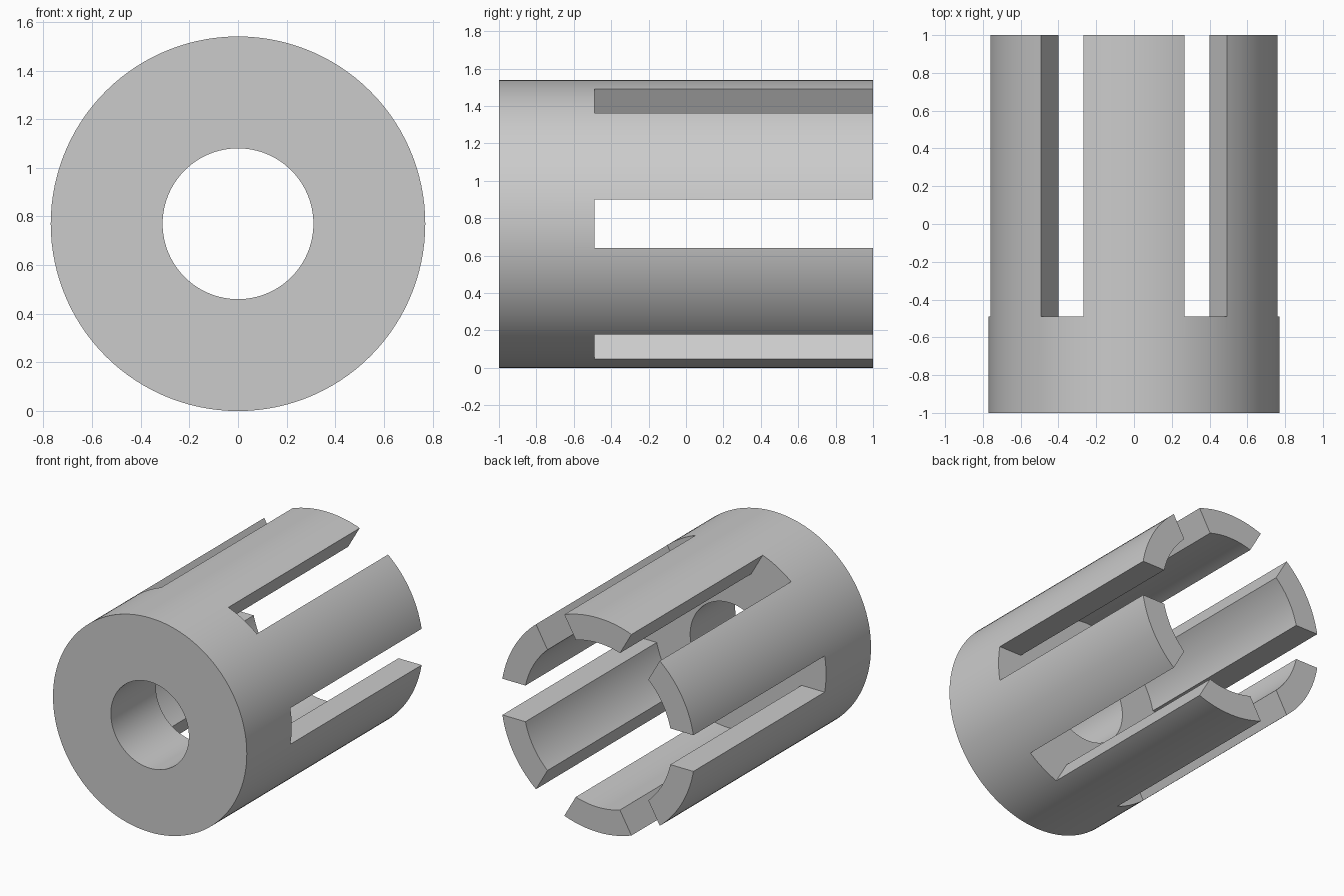
import bpy, bmesh, math
from mathutils import Matrix, Vector

if "Cube" in bpy.data.objects:
    bpy.data.objects.remove(bpy.data.objects["Cube"], do_unlink=True)

R, CUP, BORE = 0.77, 0.59, 0.31    # outer, cavity and bore radii
FRONT, FLOOR, BACK = -1.0, -0.49, 1.0
SLOT = 0.26
SEGMENTS = 120

grey = bpy.data.materials.new("plain_grey")
grey.use_nodes = True
colour = (0.6, 0.6, 0.6, 1)
grey.diffuse_color = colour
grey.node_tree.nodes["Principled BSDF"].inputs["Base Color"].default_value = colour


def add_object(name, bm):
    bmesh.ops.recalc_face_normals(bm, faces=bm.faces)
    mesh = bpy.data.meshes.new(name)
    bm.to_mesh(mesh)
    bm.free()
    mesh.materials.append(grey)
    obj = bpy.data.objects.new(name, mesh)
    bpy.context.collection.objects.link(obj)
    return obj


# Sleeve: stepped wall section turned around the y axis
bm = bmesh.new()
section = [(BORE, FRONT), (R, FRONT), (R, BACK), (CUP, BACK), (CUP, FLOOR), (BORE, FLOOR)]
verts = [bm.verts.new((r, y, R)) for r, y in section]
edges = [bm.edges.new((verts[i - 1], verts[i])) for i in range(len(verts))]
bmesh.ops.spin(bm, geom=verts + edges, cent=(0, 0, R), axis=(0, 1, 0),
               angle=math.tau, steps=SEGMENTS, use_merge=True)
bmesh.ops.remove_doubles(bm, verts=bm.verts, dist=0.0001)
sleeve = add_object("slotted_sleeve", bm)

# Slot cutters: three bars across the axis make six slots
length = BACK + 0.1 - FLOOR
cutters = []
for i in range(3):
    bm = bmesh.new()
    place = (Matrix.Translation(Vector((0, FLOOR + length / 2, R)))
             @ Matrix.Rotation(i * math.pi / 3, 4, 'Y')
             @ Matrix.Diagonal((2, length, SLOT, 1)))
    bmesh.ops.create_cube(bm, size=1, matrix=place)
    cutter = add_object("slot_cutter", bm)
    cutter.hide_render = True
    cutters.append(cutter)
    cut = sleeve.modifiers.new("slot", 'BOOLEAN')
    cut.operation = 'DIFFERENCE'
    cut.solver = 'EXACT'
    cut.object = cutter

# Apply the cuts and drop the cutters
bpy.ops.object.select_all(action='DESELECT')
sleeve.select_set(True)
bpy.context.view_layer.objects.active = sleeve
for name in [m.name for m in sleeve.modifiers]:
    bpy.ops.object.modifier_apply(modifier=name)
for cutter in cutters:
    bpy.data.objects.remove(cutter, do_unlink=True)
bpy.ops.object.shade_smooth_by_angle(angle=math.radians(30))
